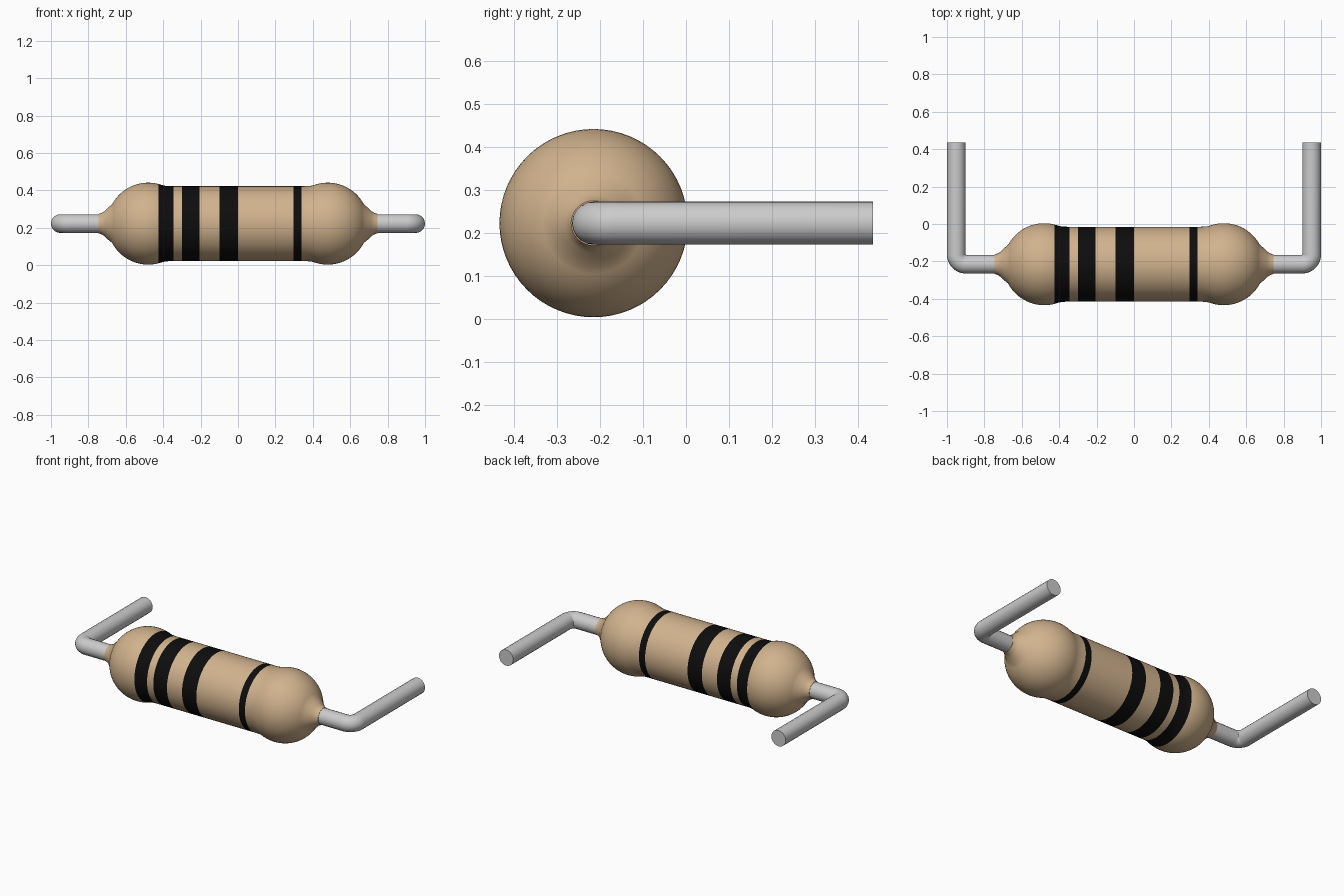
import bpy
import bmesh
import math

cube = bpy.data.objects.get("Cube")
if cube:
    bpy.data.objects.remove(cube, do_unlink=True)

AXIS_Y, AXIS_Z = -0.215, 0.222   # centre line of the body
SEGMENTS = 64
WIRE_R = 0.05


def material(name, rgb, roughness=0.5):
    mat = bpy.data.materials.new(name)
    mat.use_nodes = True
    mat.diffuse_color = (*rgb, 1)
    bsdf = mat.node_tree.nodes["Principled BSDF"]
    bsdf.inputs["Base Color"].default_value = (*rgb, 1)
    bsdf.inputs["Roughness"].default_value = roughness
    return mat


tan = material("tan ceramic", (0.64, 0.45, 0.27))
black = material("black paint", (0.004, 0.004, 0.004))
metal = material("grey metal", (0.60, 0.60, 0.60), 0.35)


def add_object(name, mesh, materials):
    obj = bpy.data.objects.new(name, mesh)
    bpy.context.collection.objects.link(obj)
    for mat in materials:
        mesh.materials.append(mat)
    bpy.ops.object.select_all(action='DESELECT')
    obj.select_set(True)
    bpy.context.view_layer.objects.active = obj
    bpy.ops.object.shade_smooth_by_angle(angle=math.radians(40))
    return obj


# Half profile from the wire to the middle: flare, round bulb, soft neck, tube
BULB_X, BULB_R, TUBE_R = 0.48, 0.219, 0.2
half = [(0.745, 0.052), (0.728, 0.058), (0.712, 0.068), (0.698, 0.083)]
for i in range(19):
    a = math.radians(28 + i * (110 - 28) / 18)
    half.append((BULB_X + BULB_R * math.cos(a), BULB_R * math.sin(a)))
half += [(0.39, 0.2025), (0.37, 0.2007), (0.35, TUBE_R)]

# Painted bands as (start, end) along x
bands = [(-0.424, -0.344), (-0.30, -0.205), (-0.10, 0.0), (0.296, 0.339)]


def radius_at(x):
    x = abs(x)
    for (x0, r0), (x1, r1) in zip(half, half[1:]):
        if x1 <= x <= x0:
            return r0 + (r1 - r0) * (x0 - x) / (x0 - x1)
    return TUBE_R


# Full profile, with a ring at each band edge
profile = half + [(-x, r) for x, r in half]
profile += [(x, radius_at(x)) for band in bands for x in band]
profile.sort()

# Body: revolve the profile around the x axis
bm = bmesh.new()
rings = []
for x, r in profile:
    ring = []
    for k in range(SEGMENTS):
        a = 2 * math.pi * k / SEGMENTS
        ring.append(bm.verts.new((x, AXIS_Y + r * math.cos(a), AXIS_Z + r * math.sin(a))))
    rings.append(ring)
for (x0, _), (x1, _), r0, r1 in zip(profile, profile[1:], rings, rings[1:]):
    middle = (x0 + x1) / 2
    painted = any(start < middle < end for start, end in bands)
    for k in range(SEGMENTS):
        n = (k + 1) % SEGMENTS
        face = bm.faces.new((r0[k], r0[n], r1[n], r1[k]))
        face.material_index = int(painted)
bm.faces.new(rings[0])
bm.faces.new(rings[-1])
bmesh.ops.recalc_face_normals(bm, faces=bm.faces)
body_mesh = bpy.data.meshes.new("body")
bm.to_mesh(body_mesh)
bm.free()
add_object("body", body_mesh, [tan, black])


# Wire leads: a round wire leaving the bulb and bending towards the back
def lead(name, side):
    bend = 0.052
    corner_x = 1 - WIRE_R
    path = [(0.60, AXIS_Y)]
    for i in range(13):
        a = math.pi / 2 * i / 12
        path.append((corner_x - bend + bend * math.sin(a), AXIS_Y + bend - bend * math.cos(a)))
    path.append((corner_x, 0.435))

    curve = bpy.data.curves.new(name + "_path", 'CURVE')
    curve.dimensions = '3D'
    curve.bevel_depth = WIRE_R
    curve.bevel_resolution = 8
    curve.use_fill_caps = True
    spline = curve.splines.new('POLY')
    spline.points.add(len(path) - 1)
    for point, (x, y) in zip(spline.points, path):
        point.co = (side * x, y, AXIS_Z, 1)

    # Turn the swept curve into a mesh
    temp = bpy.data.objects.new(name + "_path", curve)
    bpy.context.collection.objects.link(temp)
    bpy.context.view_layer.update()
    graph = bpy.context.evaluated_depsgraph_get()
    mesh = bpy.data.meshes.new_from_object(temp.evaluated_get(graph))
    bpy.data.objects.remove(temp, do_unlink=True)
    bpy.data.curves.remove(curve)
    mesh.name = name
    mesh.materials.clear()
    bm = bmesh.new()
    bm.from_mesh(mesh)
    bmesh.ops.remove_doubles(bm, verts=bm.verts, dist=0.0005)
    bmesh.ops.recalc_face_normals(bm, faces=bm.faces)
    bm.to_mesh(mesh)
    bm.free()
    add_object(name, mesh, [metal])


lead("left_lead", 1)
lead("right_lead", -1)
